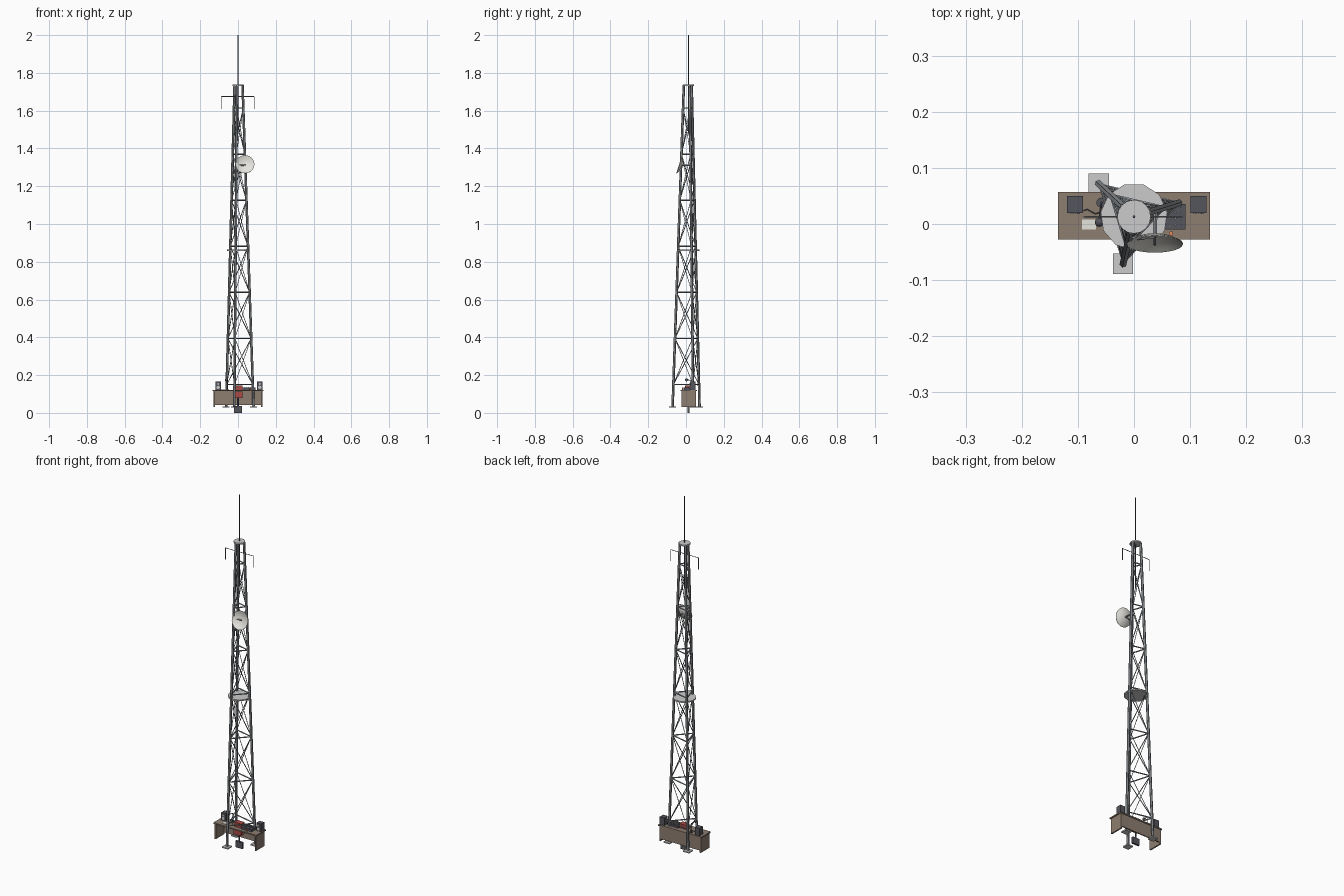
import bpy, bmesh, math
from mathutils import Vector, Matrix

if "Cube" in bpy.data.objects:
    bpy.data.objects.remove(bpy.data.objects["Cube"])

CX, CY = 0.0, 0.013
ANGLES = [math.radians(a) for a in (137, 257, 17)]
Z0, Z1 = 0.035, 1.735


def material(name, r, g, b):
    m = bpy.data.materials.new(name)
    m.diffuse_color = (r, g, b, 1)
    m.use_nodes = True
    m.node_tree.nodes["Principled BSDF"].inputs["Base Color"].default_value = m.diffuse_color
    return m


WOOD = material("wood", 0.27, 0.21, 0.165)
DARK = material("dark_casing", 0.09, 0.09, 0.11)
RED = material("red_paint", 0.42, 0.07, 0.06)
STEEL = material("steel", 0.30, 0.32, 0.34)
PALE = material("pale_metal", 0.62, 0.62, 0.65)
WHITE = material("white", 0.78, 0.77, 0.72)
ORANGE = material("orange", 0.75, 0.25, 0.12)


def finish(name, bm, mat, smooth=False):
    bmesh.ops.recalc_face_normals(bm, faces=bm.faces)
    me = bpy.data.meshes.new(name)
    bm.to_mesh(me)
    bm.free()
    ob = bpy.data.objects.new(name, me)
    bpy.context.collection.objects.link(ob)
    if mat:
        me.materials.append(mat)
    if smooth:
        bpy.ops.object.select_all(action='DESELECT')
        ob.select_set(True)
        bpy.context.view_layer.objects.active = ob
        bpy.ops.object.shade_smooth_by_angle()
    return ob


def box(name, x0, x1, y0, y1, z0, z1, mat=None):
    bm = bmesh.new()
    m = Matrix.Translation(((x0 + x1) / 2, (y0 + y1) / 2, (z0 + z1) / 2))
    bmesh.ops.create_cube(bm, size=1, matrix=m @ Matrix.Diagonal((x1 - x0, y1 - y0, z1 - z0, 1)))
    return finish(name, bm, mat)


def rods(name, pairs, r, sides=6, mat=None):
    """One object holding a straight bar between each pair of points."""
    bm = bmesh.new()
    for a, b in pairs:
        a, b = Vector(a), Vector(b)
        d = b - a
        m = Matrix.Translation((a + b) / 2) @ d.to_track_quat('Z', 'Y').to_matrix().to_4x4()
        bmesh.ops.create_cone(bm, cap_ends=True, segments=sides, radius1=r, radius2=r,
                              depth=d.length, matrix=m)
    return finish(name, bm, mat, sides > 8)


def ball(name, loc, r, mat):
    bm = bmesh.new()
    bmesh.ops.create_uvsphere(bm, u_segments=14, v_segments=8, radius=r,
                              matrix=Matrix.Translation(loc))
    return finish(name, bm, mat, True)


def leg_point(i, z):
    r = 0.086 - (0.086 - 0.025) * (z - Z0) / (Z1 - Z0)
    a = ANGLES[i % 3]
    return Vector((CX + r * math.cos(a), CY + r * math.sin(a), z))


# Tower legs and foot pads
for i in range(3):
    rods(f"tower_leg_{i + 1}", [(leg_point(i, Z0), leg_point(i, Z1))], 0.007, 6, STEEL)
    p = leg_point(i, Z0)
    box(f"foot_pad_{i + 1}", p.x - .018, p.x + .018, p.y - .018, p.y + .018, 0.028, 0.035, PALE)

# Horizontal struts and crossed braces
levels = [0.15 + 0.244 * k for k in range(7)]
rods("tower_struts", [(leg_point(i, z), leg_point(i + 1, z)) for z in levels for i in range(3)],
     0.0035, 6, STEEL)
braces = []
for lo, hi in zip(levels[:-1], levels[1:]):
    for i in range(3):
        braces += [(leg_point(i, lo), leg_point(i + 1, hi)), (leg_point(i + 1, lo), leg_point(i, hi))]
rods("tower_braces", braces, 0.0022, 4, STEEL)

# Platforms and mast
rods("middle_platform", [((CX, CY, 0.857), (CX, CY, 0.864))], 0.06, 11, PALE)
rods("top_plate", [((CX, CY, 1.73), (CX, CY, 1.738))], 0.03, 16, PALE)
rods("mast", [((CX, CY, 1.48), (CX, CY, 2.0))], 0.0025, 8, DARK)

# Side antenna with drooping ends
rods("side_antenna", [((-.088, CY, 1.675), (.086, CY, 1.675)),
                      ((-.088, CY, 1.676), (-.088, CY, 1.61)),
                      ((.086, CY, 1.676), (.086, CY, 1.61))], 0.0018, 6, STEEL)

# Dish: revolved bowl, open toward the front and tilted upward
bm = bmesh.new()
N, R, D = 24, 0.05, 0.015
profile = [(R * k / 5, D * (k / 5) ** 2) for k in range(1, 6)]
profile += [(r, z - 0.002) for r, z in reversed(profile)]
tilt = Vector((0, -0.955, 0.295))
dish_at = Vector((0.037, -0.022, 1.312))
place = Matrix.Translation(dish_at) @ tilt.to_track_quat('Z', 'Y').to_matrix().to_4x4()
rings = [[bm.verts.new(place @ Vector((r * math.cos(2 * math.pi * j / N),
                                       r * math.sin(2 * math.pi * j / N), z)))
          for j in range(N)] for r, z in profile]
for a, b in zip(rings[:-1], rings[1:]):
    for j in range(N):
        bm.faces.new((a[j], a[(j + 1) % N], b[(j + 1) % N], b[j]))
bm.faces.new(rings[0])
bm.faces.new(rings[-1])
finish("dish", bm, WHITE, True)
rods("dish_feed", [(dish_at, dish_at + tilt * 0.016)], 0.0025, 8, DARK)
rods("dish_mount", [(dish_at, leg_point(1, 1.31)), (dish_at, leg_point(2, 1.31))], 0.004, 6, STEEL)

# Desk
box("desk_top", -.135, .135, -.028, .057, 0.115, 0.122, WOOD)
box("desk_back", -.129, .129, .047, .053, 0.042, 0.115, WOOD)
for s, side in ((-1, "left"), (1, "right")):
    x = s * 0.126
    box(f"desk_{side}_side", x - .004, x + .004, -.024, .053, 0.03, 0.115, WOOD)
    # Speakers with pale cones
    x = s * 0.11 + 0.005
    box(f"{side}_speaker", x - .0145, x + .0145, .02, .05, 0.122, 0.165, DARK)
    rods(f"{side}_speaker_cones", [((x, .021, .135), (x, .018, .135))], 0.009, 16, PALE)
    rods(f"{side}_tweeter", [((x, .021, .153), (x, .018, .153))], 0.005, 12, PALE)

# Mixing console with knobs and faders
box("console", .025, .092, -.01, .036, 0.122, 0.134, DARK)
rods("console_knobs", [((.034 + .01 * i, .01 + .01 * j, .133), (.034 + .01 * i, .01 + .01 * j, .138))
                       for i in range(6) for j in range(3)], 0.002, 6, STEEL)
for i in range(6):
    box(f"fader_{i + 1}", .0325 + .01 * i, .0355 + .01 * i, -.005 + .002 * (i % 3), -.002 + .002 * (i % 3),
        .133, .137, PALE)

# Microphone on a bent stand
rods("microphone_base", [((-.058, .038, .122), (-.058, .038, .127))], 0.009, 16, DARK)
rods("microphone_arm", [((-.058, .038, .125), (-.058, .038, .17)),
                        ((-.058, .038, .17), (-.062, .005, .175))], 0.002, 6, DARK)
ball("microphone_head", (-.062, .003, .175), 0.008, DARK)

# Paper, cup and cable
box("paper", -.093, -.068, -.01, .008, 0.122, 0.1235, WHITE)
rods("cup", [((.066, -.017, .122), (.066, -.017, .134))], 0.004, 12, ORANGE)
cable = [(-.09 + .007 * i, .024 + .003 * math.sin(i * 1.6) - .001 * i, .1235) for i in range(8)]
rods("cable", list(zip(cable[:-1], cable[1:])), 0.001, 5, DARK)

# Red unit on the desk, red unit below it and the hanging stand
box("red_unit_upper", -.02, .024, -.004, .026, 0.122, 0.146, RED)
box("red_unit_lower", -.022, .024, -.008, .026, 0.08, 0.112, RED)
rods("stand_post", [((0, CY, .02), (0, CY, .085))], 0.004, 8, DARK)
box("stand_plate", -.022, .022, .007, .018, 0, 0.036, DARK)
